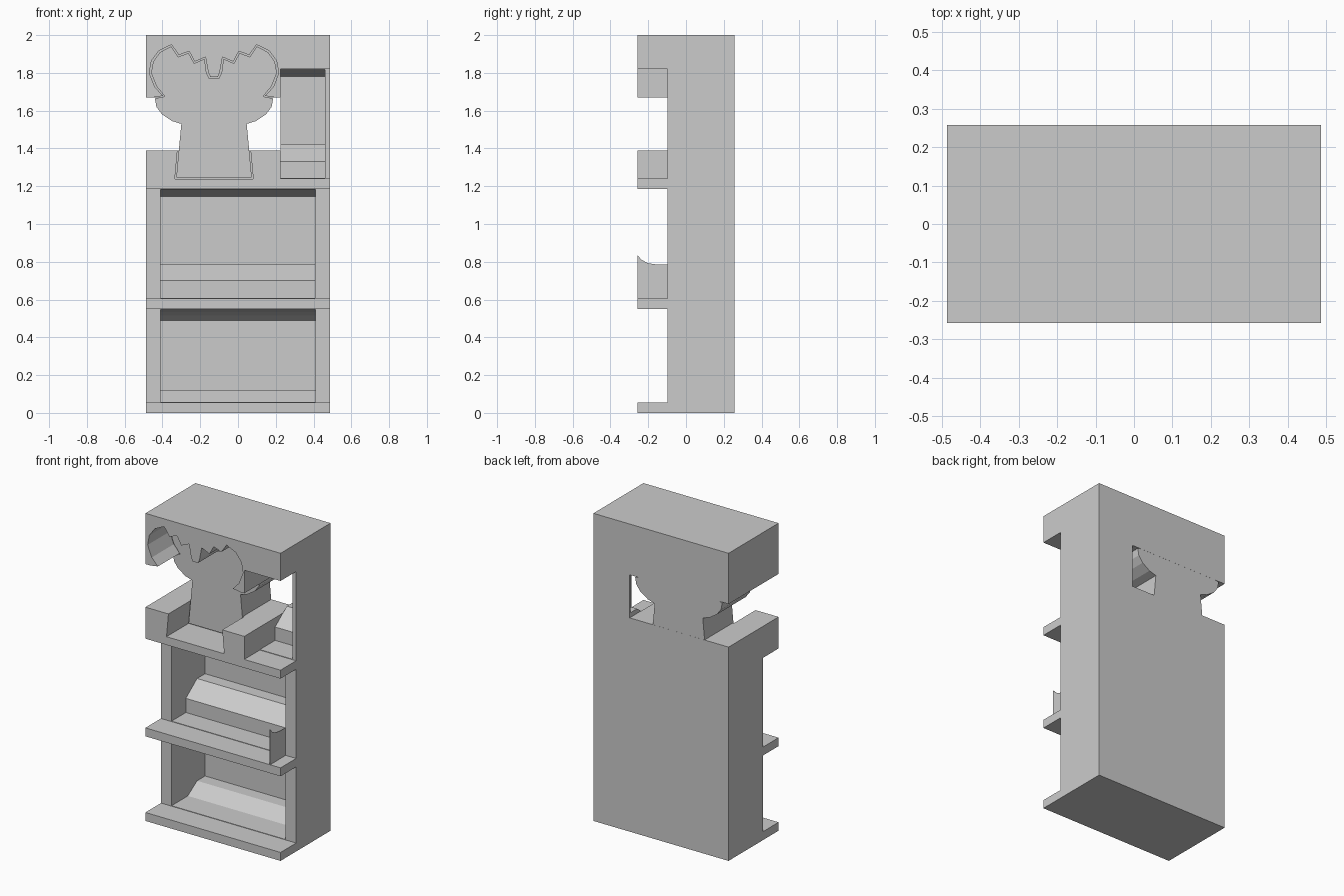
import bpy, bmesh
from mathutils import Vector

if "Cube" in bpy.data.objects:
    bpy.data.objects.remove(bpy.data.objects["Cube"])

grey = bpy.data.materials.new("plain grey")
grey.use_nodes = True
grey.diffuse_color = (0.6, 0.6, 0.6, 1)
grey.node_tree.nodes["Principled BSDF"].inputs["Base Color"].default_value = (0.6, 0.6, 0.6, 1)

HALF, FRONT, FACE, BACK = 0.486, -0.257, -0.097, 0.257
INNER = 0.247   # rear of the pockets


def prism(name, outline, axis, start, end):
    """Extrude a 2D outline along x (outline is y,z) or y (outline is x,z)."""
    bm = bmesh.new()
    place = (lambda p: (start, p[0], p[1])) if axis == "x" else (lambda p: (p[0], start, p[1]))
    face = bm.faces.new([bm.verts.new(place(p)) for p in outline])
    moved = bmesh.ops.extrude_face_region(bm, geom=[face])["geom"]
    shift = Vector((end - start, 0, 0)) if axis == "x" else Vector((0, end - start, 0))
    bmesh.ops.translate(bm, vec=shift, verts=[v for v in moved if isinstance(v, bmesh.types.BMVert)])
    bmesh.ops.recalc_face_normals(bm, faces=bm.faces)
    mesh = bpy.data.meshes.new(name)
    bm.to_mesh(mesh)
    bm.free()
    mesh.materials.append(grey)
    obj = bpy.data.objects.new(name, mesh)
    bpy.context.collection.objects.link(obj)
    return obj


def box(name, x0, x1, y0, y1, z0, z1):
    return prism(name, [(y0, z0), (y1, z0), (y1, z1), (y0, z1)], "x", x0, x1)


def combine(target, tool, operation):
    """Apply a boolean and remove the tool."""
    tool.hide_render = True
    mod = target.modifiers.new("cut", "BOOLEAN")
    mod.operation, mod.object, mod.solver = operation, tool, "EXACT"
    bpy.context.view_layer.objects.active = target
    bpy.ops.object.modifier_apply(modifier=mod.name)
    bpy.data.objects.remove(tool)


def offset(points, distance):
    """Push a clockwise outline outwards along its corner normals."""
    result = []
    for i, p in enumerate(points):
        a, b, c = Vector(points[i - 1]), Vector(p), Vector(points[(i + 1) % len(points)])
        along = ((b - a).normalized() + (c - b).normalized()).normalized()
        result.append((b.x - along.y * distance, b.y + along.x * distance))
    return result


# Cabinet: a side profile with projecting shelves
profile = [(BACK, 0), (BACK, 2)]
for low, high in ((1.82, 2), (1.185, 1.24), (0.55, 0.605), (0, 0.055)):
    profile += [(FACE, high), (FRONT, high), (FRONT, low), (FACE, low)]
profile = [p for p in profile if p not in ((FACE, 2), (FACE, 0))]
cabinet = prism("cabinet", profile, "x", -HALF, HALF)

# Thick blocks above and below the side window
for low, high in ((1.67, 1.83), (1.23, 1.39)):
    combine(cabinet, box("block", -HALF, 0.225, FRONT, 0, low, high), "UNION")

# Pockets with ramped floors and sloping ceilings: x range, floor and ceiling outline
MOUTH = -0.3
pockets = [
    (-0.41, 0.41, [(MOUTH, 0.058), (0.07, 0.058), (0.165, 0.12), (INNER, 0.12),
                   (INNER, 0.49), (0.2, 0.515), (0.12, 0.535), (FACE, 0.548), (MOUTH, 0.548)]),
    (-0.41, 0.41, [(MOUTH, 0.608), (0.05, 0.608), (0.05, 0.70), (0.165, 0.785), (INNER, 0.785),
                   (INNER, 1.145), (FACE, 1.183), (MOUTH, 1.183)]),
    (0.225, 0.46, [(MOUTH, 1.243), (0.06, 1.243), (0.06, 1.33), (0.18, 1.42), (INNER, 1.42),
                   (INNER, 1.78), (FACE, 1.817), (MOUTH, 1.817)]),
]
for x0, x1, outline in pockets:
    combine(cabinet, prism("pocket_cutter", outline, "x", x0, x1), "DIFFERENCE")

# Window running right through the cabinet
combine(cabinet, box("window_cutter", -0.6, 0.2255, -0.4, 0.4, 1.39, 1.67), "DIFFERENCE")

# Figure silhouette, half outline mirrored about its centre line
CENTRE = -0.127
half = [(0.20, 1.245), (0.173, 1.53), (0.222, 1.545), (0.275, 1.58), (0.305, 1.62),
        (0.313, 1.665), (0.26, 1.675), (0.305, 1.73), (0.333, 1.80), (0.322, 1.86),
        (0.285, 1.91), (0.227, 1.94), (0.19, 1.885), (0.135, 1.905), (0.105, 1.85),
        (0.05, 1.875), (0.04, 1.80), (0.025, 1.77)]
outline = [(CENTRE - x, z) for x, z in half] + [(CENTRE + x, z) for x, z in reversed(half)]

# Matching recess in the blocks, then the figure standing inside it
combine(cabinet, prism("recess_cutter", offset(outline, 0.01), "y", -0.4, -0.03), "DIFFERENCE")
figure = prism("figure_panel", outline, "y", -0.04, BACK - 0.0005)

# Thin scooped end plate on the middle shelf
plate = [(FACE, 0.603), (FRONT, 0.603), (FRONT, 0.835), (-0.235, 0.81), (-0.2, 0.792),
         (-0.15, 0.785), (FACE, 0.785)]
prism("shelf_end_plate", plate, "x", 0.407, 0.411)
